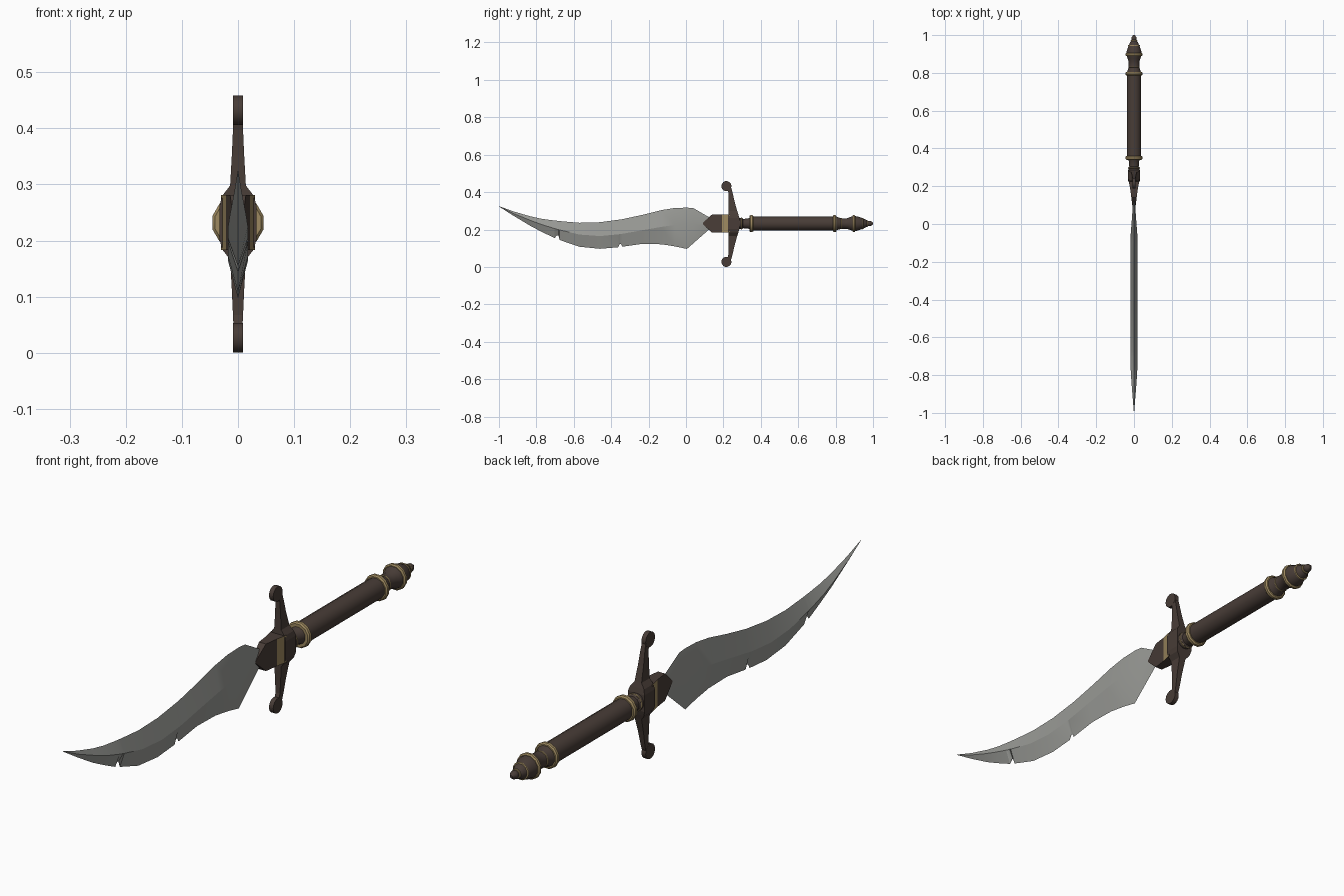
import bpy, bmesh, math

if "Cube" in bpy.data.objects:
    bpy.data.objects.remove(bpy.data.objects["Cube"])

ZC = 0.232  # height of the handle axis


def mat(name, col):
    m = bpy.data.materials.new(name)
    m.diffuse_color = (*col, 1)
    m.use_nodes = True
    m.node_tree.nodes["Principled BSDF"].inputs["Base Color"].default_value = m.diffuse_color
    return m


STEEL = mat("steel", (0.32, 0.325, 0.305))
WOOD = mat("dark_wood", (0.065, 0.046, 0.038))
GOLD = mat("dull_gold", (0.34, 0.25, 0.115))


def finish(name, bm, mats, angle=None):
    bmesh.ops.recalc_face_normals(bm, faces=bm.faces)
    me = bpy.data.meshes.new(name)
    bm.to_mesh(me)
    bm.free()
    for m in mats:
        me.materials.append(m)
    ob = bpy.data.objects.new(name, me)
    bpy.context.collection.objects.link(ob)
    if angle:
        bpy.ops.object.select_all(action='DESELECT')
        ob.select_set(True)
        bpy.context.view_layer.objects.active = ob
        bpy.ops.object.shade_smooth_by_angle(angle=math.radians(angle))
    return ob


def loft(name, sections, mats, angle=None, rule=None):
    """Join equal-sized rings of points into one closed skin."""
    bm = bmesh.new()
    rings = [[bm.verts.new(p) for p in s] for s in sections]
    n = len(rings[0])
    for a, b in zip(rings, rings[1:]):
        for i in range(n):
            j = (i + 1) % n
            bm.faces.new((a[i], a[j], b[j], b[i]))
    bm.faces.new(rings[0])
    bm.faces.new(rings[-1])
    if rule:
        bm.normal_update()
        for f in bm.faces:
            f.material_index = rule(f)
    return finish(name, bm, mats, angle)


def turned(name, profile, m, angle=35, sides=12):
    """Turned part along y from (y, radius) pairs."""
    secs = [[(r * math.cos(2 * math.pi * (i + .5) / sides), y,
              ZC + r * math.sin(2 * math.pi * (i + .5) / sides))
             for i in range(sides)] for y, r in profile]
    return loft(name, secs, [m], angle)


# Blade: stations of y, spine z, ridge z, edge z, half thickness
blade = [(-1.0, .325, .324, .323, .0005), (-.92, .296, .285, .272, .007),
         (-.83, .270, .248, .218, .014), (-.77, .257, .226, .187, .0175),
         (-.702, .248, .205, .154, .018), (-.692, .247, .202, .168, .018),
         (-.682, .246, .200, .168, .018), (-.676, .245, .198, .144, .018),
         (-.57, .236, .173, .108, .018), (-.46, .239, .165, .097, .018),
         (-.363, .252, .174, .105, .018), (-.355, .253, .175, .122, .018),
         (-.347, .254, .176, .122, .018), (-.341, .255, .177, .108, .018),
         (-.235, .278, .196, .123, .018), (-.13, .304, .214, .121, .018),
         (-.06, .315, .224, .110, .018), (.005, .317, .230, .096, .013),
         (.04, .314, .232, .127, .010), (.13, .262, .233, .206, .006)]
loft("blade", [[(0, y, t), (h, y, r), (0, y, b), (-h, y, r)]
               for y, t, r, b, h in blade], [STEEL], 20)

# Blade socket: pointed block, gold on its cheeks next to the guard
socket = [(.09, .008, .004), (.14, .014, .049), (.192, .021, .049), (.235, .030, .049)]
loft("blade_socket",
     [[(hx, y, ZC + hz), (hx, y, ZC - hz), (-hx, y, ZC - hz), (-hx, y, ZC + hz)]
      for y, hx, hz in socket], [WOOD, GOLD],
     rule=lambda f: int(f.calc_center_median().y > .2 and abs(f.normal.x) > .5))

# Crossguard: sections of height offset, half thickness, near y, far y
half = [(.03, .033, .225, .285), (.048, .028, .226, .280), (.066, .014, .227, .274),
        (.12, .011, .228, .259), (.165, .009, .227, .249), (.185, .008, .222, .244),
        (.205, .008, .214, .236)]
full = [(-d, *r) for d, *r in reversed(half)] + half
loft("crossguard", [[(h, a, ZC + d), (h, b, ZC + d), (-h, b, ZC + d), (-h, a, ZC + d)]
                    for d, h, a, b in full], [WOOD])

# Rounded ends of the crossguard
for label, zc in (("upper", .432), ("lower", .027)):
    ring = [(.216 + .027 * math.cos(k * math.pi / 7), zc + .027 * math.sin(k * math.pi / 7))
            for k in range(14)]
    loft(label + "_guard_end", [[(x, y, z) for y, z in ring] for x in (-.0085, .0085)],
         [WOOD], 35)

# Turned wooden parts of the handle
turned("handle_neck", [(.27, .031), (.30, .031), (.305, .026), (.33, .027), (.345, .034)], WOOD)
turned("grip", [(.355, .038), (.79, .038)], WOOD)
turned("pommel_neck", [(.798, .040), (.815, .034), (.83, .029), (.86, .029),
                       (.875, .035), (.89, .040)], WOOD)
turned("pommel", [(.895, .041), (.915, .040), (.94, .031), (.965, .020),
                  (.973, .012)], WOOD)
turned("pommel_tip", [(.97, .011), (.977, .015), (.988, .014), (1.0, .005)], WOOD)


# Gold rings: centre y, half width, radius
for i, (y, w, r) in enumerate([(.297, .003, .033), (.350, .010, .047), (.795, .009, .047),
                               (.832, .003, .031), (.897, .008, .047), (.945, .003, .032),
                               (.971, .003, .018)]):
    turned("gold_ring_%d" % (i + 1),
           [(y - w, r * .9), (y - w * .5, r), (y + w * .5, r), (y + w, r * .9)], GOLD)
